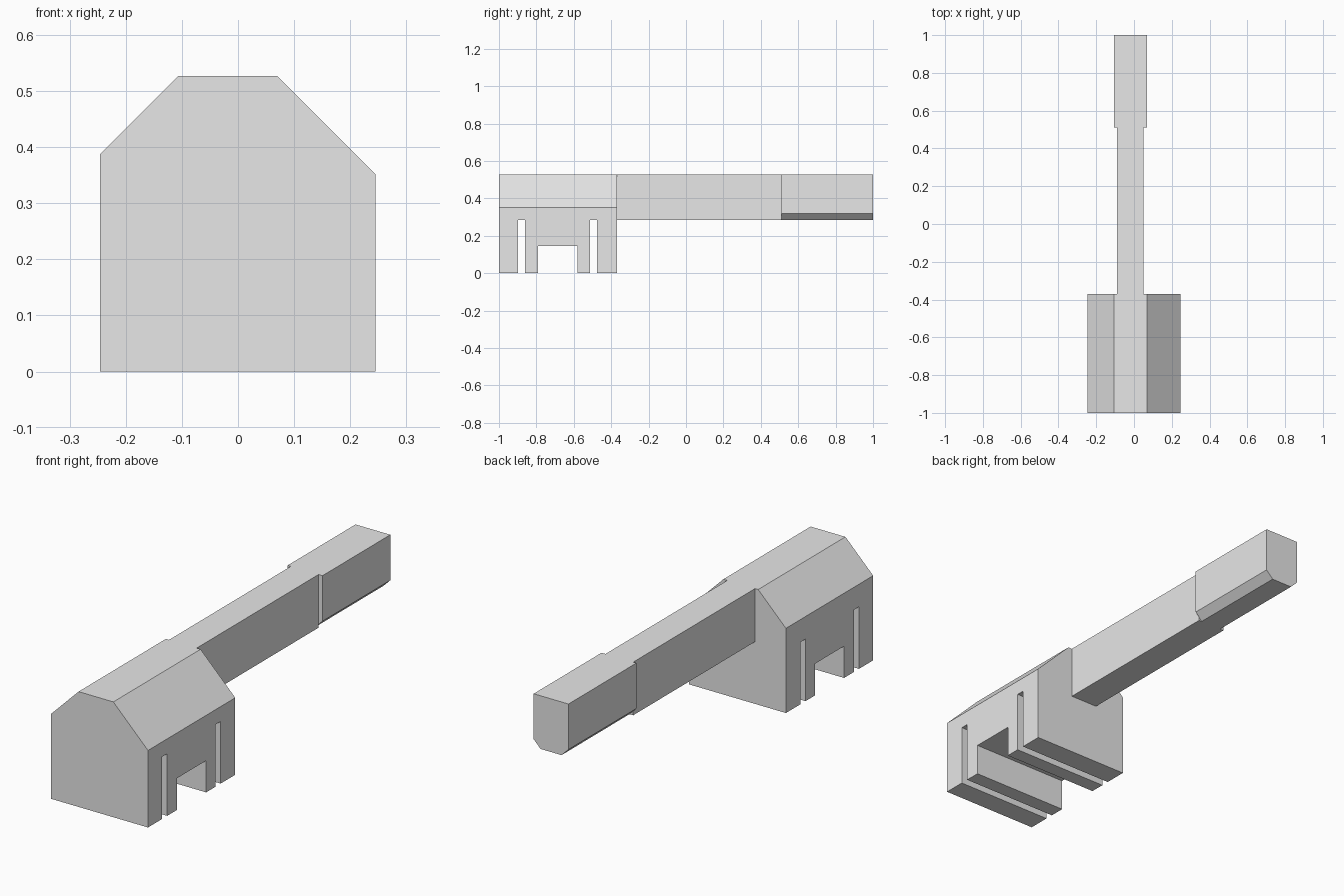
import bpy, bmesh
from mathutils import Vector

cube = bpy.data.objects.get("Cube")
if cube:
    bpy.data.objects.remove(cube, do_unlink=True)

grey = bpy.data.materials.new("plain grey")
grey.use_nodes = True
COLOUR = (0.8, 0.8, 0.8, 1)
grey.diffuse_color = COLOUR
grey.node_tree.nodes["Principled BSDF"].inputs["Base Color"].default_value = COLOUR

TOP, UNDER, NECK = 0.527, 0.284, -0.37


def prism(points, offset):
    """Extrude a closed outline along an offset."""
    bm = bmesh.new()
    face = bm.faces.new([bm.verts.new(p) for p in points])
    new = bmesh.ops.extrude_face_region(bm, geom=[face])["geom"]
    verts = [v for v in new if isinstance(v, bmesh.types.BMVert)]
    bmesh.ops.translate(bm, verts=verts, vec=offset)
    # Extruding a face region leaves the first cap out when it becomes interior
    bmesh.ops.holes_fill(bm, edges=[e for e in bm.edges if e.is_boundary], sides=0)
    bmesh.ops.recalc_face_normals(bm, faces=bm.faces)
    return bm


def finish(bm, name):
    bmesh.ops.recalc_face_normals(bm, faces=bm.faces)
    mesh = bpy.data.meshes.new(name)
    bm.to_mesh(mesh)
    bm.free()
    mesh.materials.append(grey)
    bpy.context.collection.objects.link(bpy.data.objects.new(name, mesh))


# Head: side outline with slots cut up from the base
slots = [(-0.898, -0.861, UNDER), (-0.79, -0.58, 0.145), (-0.512, -0.475, UNDER)]
outline = [(-1, TOP), (-1, 0)]
for start, end, height in slots:
    outline += [(start, 0), (start, height), (end, height), (end, 0)]
outline += [(NECK, 0), (NECK, TOP)]
head = prism([(-0.246, y, z) for y, z in outline], (0.491, 0, 0))

# Sloping shoulders of the head
for x, side in ((-0.106, -1), (0.07, 1)):
    cut = bmesh.ops.bisect_plane(
        head, geom=head.verts[:] + head.edges[:] + head.faces[:], dist=1e-5,
        plane_co=(x, 0, TOP), plane_no=Vector((side, 0, 1)).normalized(),
        clear_outer=True)
    bmesh.ops.holes_fill(head, edges=[e for e in head.edges if e.is_boundary], sides=0)
finish(head, "head")

# Handle shaft
shaft = [(-0.09, UNDER), (0.05, UNDER), (0.05, TOP), (-0.09, TOP)]
finish(prism([(x, NECK, z) for x, z in shaft], (0, 0.51 - NECK, 0)), "handle_shaft")

# Wider grip with bevelled lower edges
c = 0.035
grip = [(-0.106 + c, UNDER), (0.07 - c, UNDER), (0.07, UNDER + c),
        (0.07, TOP), (-0.106, TOP), (-0.106, UNDER + c)]
finish(prism([(x, 0.51, z) for x, z in grip], (0, 0.49, 0)), "handle_grip")
